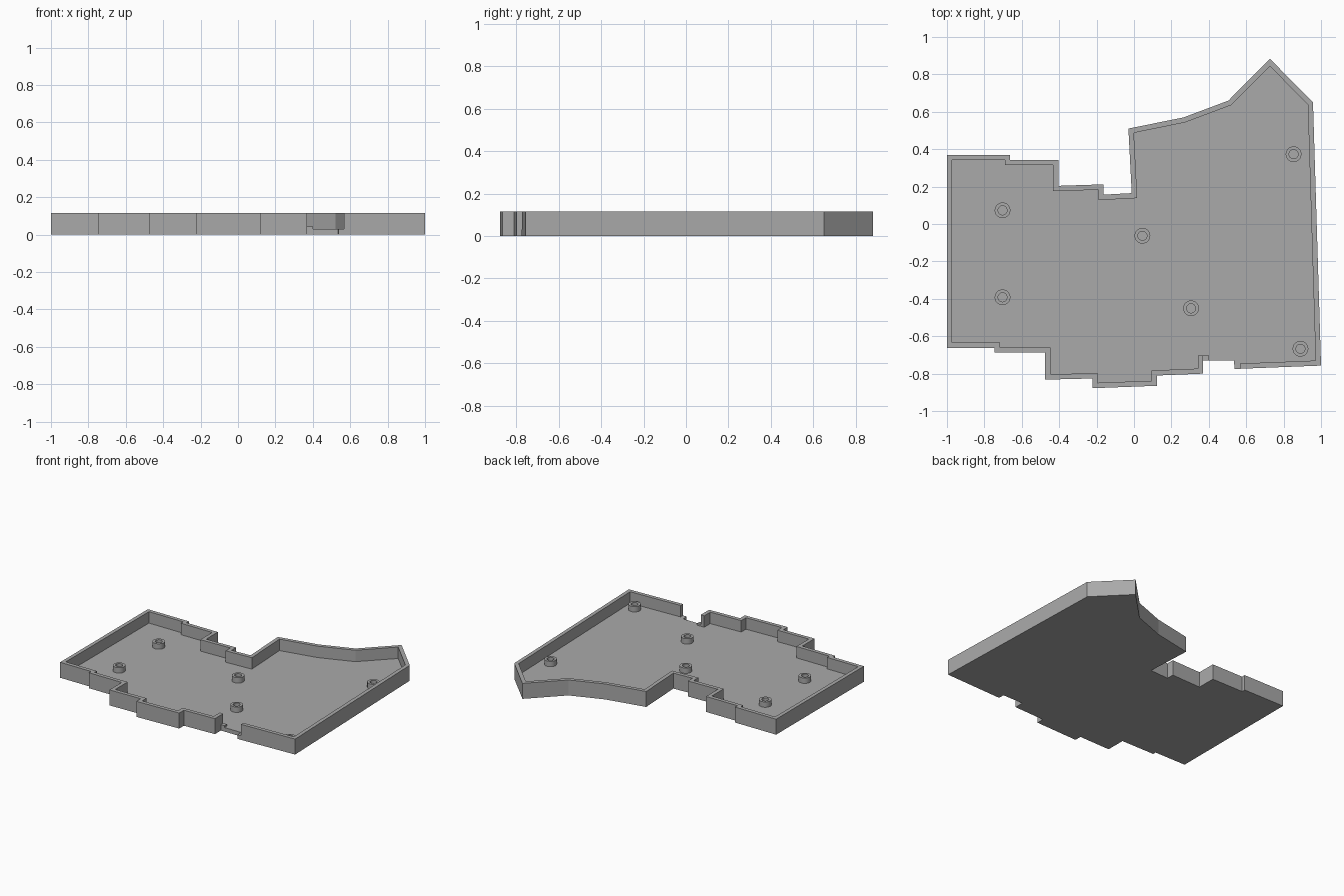
import bpy, bmesh, math
from mathutils import Vector

if "Cube" in bpy.data.objects:
    bpy.data.objects.remove(bpy.data.objects["Cube"])

FLOOR, TOP, WALL = 0.03, 0.115, 0.028

grey = bpy.data.materials.new("plain grey")
grey.diffuse_color = (0.40, 0.40, 0.40, 1)
grey.use_nodes = True
grey.node_tree.nodes["Principled BSDF"].inputs["Base Color"].default_value = grey.diffuse_color


def finish(bm, name):
    bmesh.ops.remove_doubles(bm, verts=bm.verts, dist=1e-5)
    bmesh.ops.recalc_face_normals(bm, faces=bm.faces)
    mesh = bpy.data.meshes.new(name)
    bm.to_mesh(mesh)
    bm.free()
    mesh.materials.append(grey)
    obj = bpy.data.objects.new(name, mesh)
    bpy.context.collection.objects.link(obj)
    return obj


# Clockwise outline of the wall, from one side of the port opening to the other
wall = [Vector(p) for p in [
    (0.37, -0.73), (0.37, -0.80), (0.122, -0.81), (0.122, -0.865),
    (-0.222, -0.878), (-0.222, -0.826), (-0.475, -0.832), (-0.475, -0.687),
    (-0.745, -0.687), (-0.745, -0.662), (-1.0, -0.662), (-1.0, 0.37),
    (-0.663, 0.37), (-0.663, 0.343), (-0.405, 0.343), (-0.405, 0.204),
    (-0.163, 0.212), (-0.163, 0.157), (-0.012, 0.165), (-0.03, 0.51),
    (0.265, 0.57), (0.505, 0.66), (0.727, 0.883), (0.957, 0.65),
    (1.0, -0.757), (0.567, -0.774)]]
# Floor edge inside the opening
gap = [Vector((0.537, -0.775)), Vector((0.535, -0.73))]


def inset(i):
    """Mitred inner corner for wall point i."""
    loop = wall + gap
    p, a, b = loop[i], loop[i - 1], loop[(i + 1) % len(loop)]
    d1, d2 = (p - a).normalized(), (b - p).normalized()
    n1, n2 = Vector((d1.y, -d1.x)), Vector((d2.y, -d2.x))
    return p + (n1 + n2) * (WALL / (1 + n1.dot(n2)))


# Tray: floor and wall as one shell
inner = [inset(i) for i in range(len(wall))]
inner = [Vector((0.37, -0.73 + WALL))] + inner   # square wall end at the opening
outer = [wall[0]] + wall

bm = bmesh.new()


def face(*pts):
    bm.faces.new([bm.verts.new((p.x, p.y, z)) for p, z in pts])


edge = wall + gap
face(*[(p, 0) for p in edge])
face(*[(p, FLOOR) for p in inner + [wall[-1]] + gap + [wall[0]]])
for i, p in enumerate(edge):
    q = edge[(i + 1) % len(edge)]
    face((p, 0), (q, 0), (q, FLOOR), (p, FLOOR))
for i in range(len(outer) - 1):
    a, b, c, d = outer[i], outer[i + 1], inner[i + 1], inner[i]
    if a != b:
        face((a, FLOOR), (b, FLOOR), (b, TOP), (a, TOP))
        face((a, TOP), (b, TOP), (c, TOP), (d, TOP))
    else:
        face((a, TOP), (c, TOP), (d, TOP))
    face((d, FLOOR), (c, FLOOR), (c, TOP), (d, TOP))
for i in (0, -1):                                # wall ends
    a, b = outer[i], inner[i]
    face((a, FLOOR), (b, FLOOR), (b, TOP), (a, TOP))
finish(bm, "tray")

# Low lip beside the opening
bm = bmesh.new()
bmesh.ops.create_cube(bm, size=1)
for v in bm.verts:
    v.co = (0.385 + v.co.x * 0.03, -0.716 + v.co.y * 0.028, 0.0365 + v.co.z * 0.015)
finish(bm, "opening_lip")

# Screw bosses: short tubes on the floor
SEG = 32
profile = [(0.042, FLOOR), (0.042, 0.07), (0.024, 0.07), (0.024, FLOOR)]
for n, (x, y) in enumerate([(-0.703, 0.073), (-0.703, -0.392), (0.045, -0.063),
                            (0.305, -0.451), (0.89, -0.667), (0.853, 0.373)]):
    bm = bmesh.new()
    rings = [[bm.verts.new((x + r * math.cos(math.tau * k / SEG),
                            y + r * math.sin(math.tau * k / SEG), z))
              for k in range(SEG)] for r, z in profile]
    for lo, hi in zip(rings, rings[1:]):
        for k in range(SEG):
            j = (k + 1) % SEG
            bm.faces.new((lo[k], lo[j], hi[j], hi[k]))
    boss = finish(bm, f"screw_boss_{n + 1}")
    bpy.ops.object.select_all(action='DESELECT')
    boss.select_set(True)
    bpy.context.view_layer.objects.active = boss
    bpy.ops.object.shade_smooth_by_angle()
